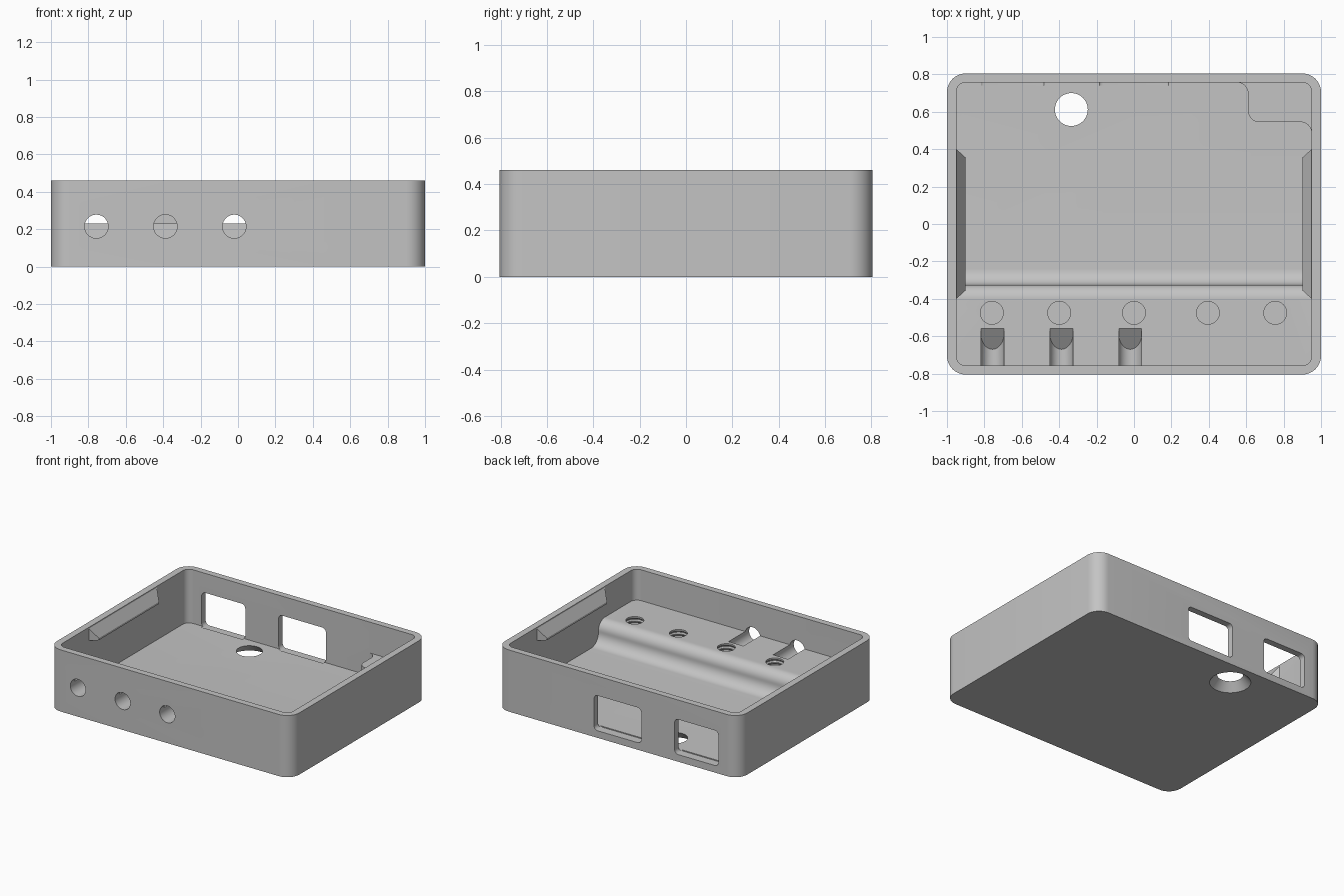
import bpy, bmesh, math

if "Cube" in bpy.data.objects:
    bpy.data.objects.remove(bpy.data.objects["Cube"], do_unlink=True)

grey = bpy.data.materials.new("grey_plastic")
grey.use_nodes = True
colour = (0.55, 0.55, 0.55, 1)
grey.diffuse_color = colour
grey.node_tree.nodes["Principled BSDF"].inputs["Base Color"].default_value = colour

FLOOR, SHELF, RIM = 0.06, 0.23, 0.46


def finish(name, bm):
    bmesh.ops.recalc_face_normals(bm, faces=bm.faces)
    mesh = bpy.data.meshes.new(name)
    bm.to_mesh(mesh)
    bm.free()
    mesh.materials.append(grey)
    ob = bpy.data.objects.new(name, mesh)
    bpy.context.collection.objects.link(ob)
    return ob


def loft(name, rings):
    """Closed solid through rings of equal point count."""
    bm = bmesh.new()
    loops = [[bm.verts.new(p) for p in ring] for ring in rings]
    n = len(loops[0])
    for a, b in zip(loops, loops[1:]):
        for i in range(n):
            j = (i + 1) % n
            bm.faces.new((a[i], a[j], b[j], b[i]))
    bm.faces.new(loops[0])
    bm.faces.new(loops[-1])
    return finish(name, bm)


def prism(name, pts, lo, hi, axis):
    place = {"x": lambda a, b, h: (h, a, b),
             "y": lambda a, b, h: (a, h, b),
             "z": lambda a, b, h: (a, b, h)}[axis]
    return loft(name, [[place(a, b, h) for a, b in pts] for h in (lo, hi)])


def lathe(name, x, y, profile, n=40):
    return loft(name, [[(px, py, z) for px, py in arc(x, y, r, 0, 360, n)[:-1]]
                       for r, z in profile])


def arc(cx, cy, r, start, end, n=8):
    angles = [math.radians(start + (end - start) * i / n) for i in range(n + 1)]
    return [(cx + r * math.cos(t), cy + r * math.sin(t)) for t in angles]


def rounded_rect(x0, x1, y0, y1, r):
    return (arc(x1 - r, y1 - r, r, 0, 90) + arc(x0 + r, y1 - r, r, 90, 180)
            + arc(x0 + r, y0 + r, r, 180, 270) + arc(x1 - r, y0 + r, r, 270, 360))


def combine(tool, operation):
    mod = tray.modifiers.new("shape", "BOOLEAN")
    mod.operation, mod.solver, mod.object = operation, "EXACT", tool
    bpy.context.view_layer.objects.active = tray
    bpy.ops.object.modifier_apply(modifier=mod.name)
    bpy.data.objects.remove(tool, do_unlink=True)


# Open tray with rounded corners
tray = prism("enclosure_tray", rounded_rect(-1, 1, -0.805, 0.805, 0.1), 0, RIM, "z")
combine(prism("cavity", rounded_rect(-0.95, 0.95, -0.757, 0.757, 0.05),
              FLOOR, RIM + 0.1, "z"), "DIFFERENCE")

# Raised front shelf with an S-curved slope down to the floor
slope = ([(-0.765, 0.04), (-0.765, SHELF)]
         + arc(-0.4, SHELF - 0.075, 0.075, 90, 0, 10)
         + arc(-0.24, FLOOR + 0.085, 0.085, 180, 270, 10)
         + [(-0.24, 0.04)])
combine(prism("shelf", slope, -0.96, 0.96, "x"), "UNION")

# Filleted block in the back corner
block = ([(0.55, 0.765)] + arc(0.55, 0.697, 0.06, 90, 0)
         + arc(0.67, 0.605, 0.06, 180, 270)
         + arc(0.89, 0.485, 0.06, 90, 0) + [(0.96, 0.485), (0.96, 0.765)])
combine(prism("corner_block", block, 0.04, SHELF, "z"), "UNION")

# Sloped snap ribs inside both side walls
for side in (-1, 1):
    def rib_section(y_wall, y_tip):
        return [(side * 0.96, y_wall, 0.45), (side * 0.95, y_wall, 0.45),
                (side * 0.9, y_tip, 0.375), (side * 0.9, y_tip, 0.36),
                (side * 0.95, y_wall, 0.36), (side * 0.96, y_wall, 0.36)]
    combine(loft("snap_rib", [rib_section(-0.4, -0.355), rib_section(0.4, 0.355)]), "UNION")

# Threaded blind holes in the shelf
for x in (-0.76, -0.4, 0, 0.395, 0.755):
    thread = [(0.061, 0.08)]
    for k in range(5):
        z = 0.085 + 0.028 * k
        thread += [(0.061, z), (0.068, z + 0.009), (0.068, z + 0.013), (0.061, z + 0.022)]
    combine(lathe("threaded_hole", x, -0.475, thread + [(0.061, 0.26)]), "DIFFERENCE")

# Round front ports ending in a sloped face
for x in (-0.757, -0.388, -0.02):
    port = arc(x, 0.215, 0.063, 0, 360, 40)[:-1]
    near = [(a, -0.9, b) for a, b in port]
    far = [(a, -0.56 - (SHELF - b) * 1.41, b) for a, b in port]
    combine(loft("front_port", [near, far]), "DIFFERENCE")

# Back windows
for x0, x1 in ((-0.83, -0.47), (-0.195, 0.195)):
    combine(prism("back_window", rounded_rect(x0, x1, 0.053, 0.315, 0.03),
                  0.74, 0.9, "y"), "DIFFERENCE")

# Countersunk hole through the floor
combine(lathe("floor_hole", -0.335, 0.612,
              [(0.157, -0.02), (0.088, FLOOR), (0.088, 0.1)]), "DIFFERENCE")

bpy.ops.object.select_all(action="DESELECT")
tray.select_set(True)
bpy.context.view_layer.objects.active = tray
bpy.ops.object.shade_smooth_by_angle(angle=math.radians(30))
